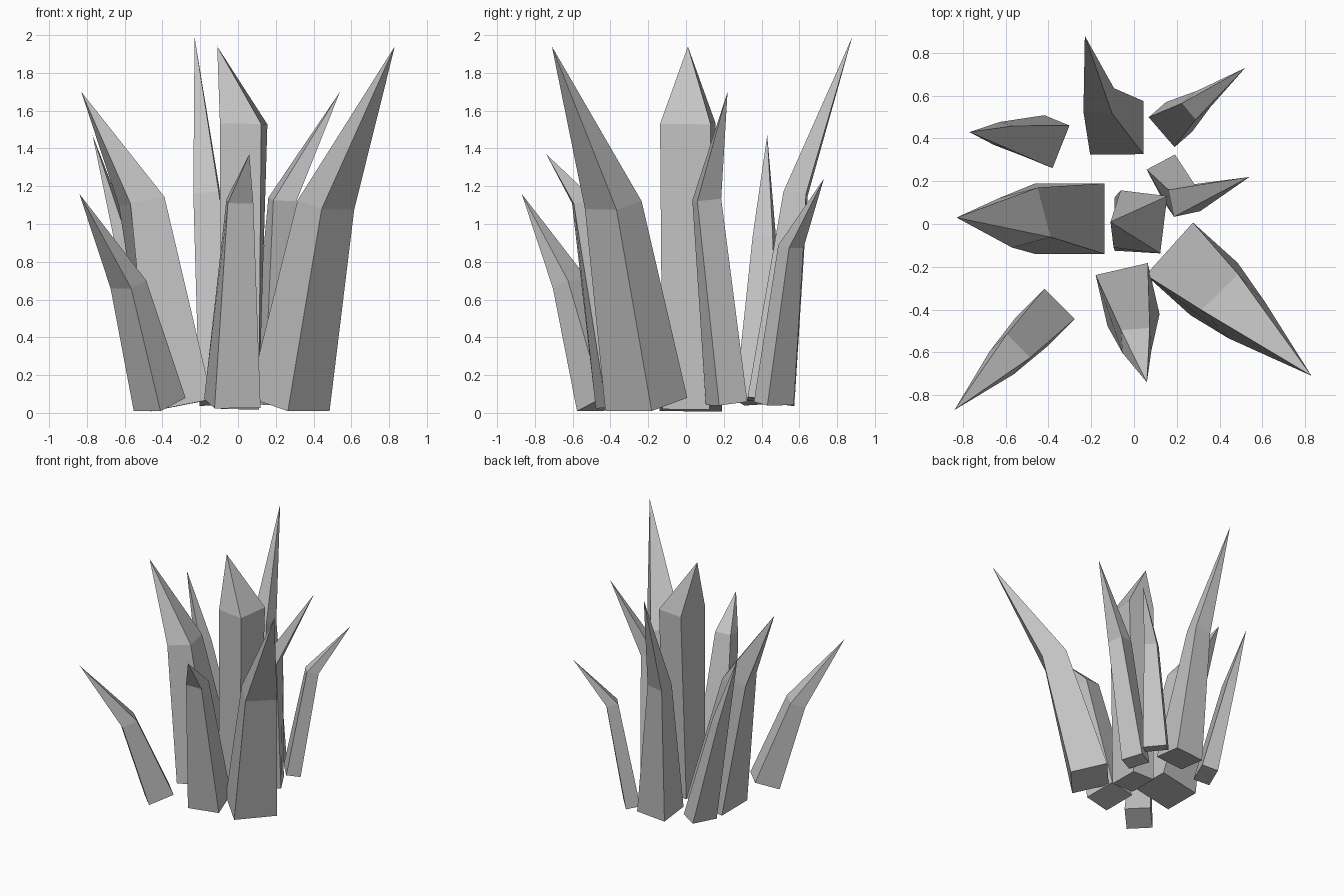
import bpy
from math import radians
from mathutils import Vector, Matrix

cube = bpy.data.objects.get("Cube")
if cube:
    bpy.data.objects.remove(cube, do_unlink=True)

# Single stone colour
stone = bpy.data.materials.new("grey_stone")
stone.use_nodes = True
colour = (0.55, 0.55, 0.55, 1)
stone.diffuse_color = colour
stone.node_tree.nodes["Principled BSDF"].inputs["Base Color"].default_value = colour


def ring(centre, size, yaw, tilt):
    """Four corners of a turned rectangle, tilted square to the shard's axis."""
    turn = tilt @ Matrix.Rotation(radians(yaw), 3, "Z")
    corners = ((-1, -1), (1, -1), (1, 1), (-1, 1))
    return [centre + turn @ Vector((sx * size[0] / 2, sy * size[1] / 2, 0))
            for sx, sy in corners]


def shard(name, base, base_size, base_yaw, shoulder, shoulder_size, shoulder_yaw, tip):
    """Four-sided tapering shaft that bends at the shoulder into a point."""
    base, shoulder = Vector(base), Vector(shoulder)
    axis = shoulder - base
    tilt = Vector((0, 0, 1)).rotation_difference(axis).to_matrix()
    verts = ring(base, base_size, base_yaw, tilt)
    verts += ring(shoulder, shoulder_size, shoulder_yaw, tilt)
    verts.append(Vector(tip))
    apex = len(verts) - 1
    faces = [(3, 2, 1, 0)]
    for i in range(4):
        j = (i + 1) % 4
        faces.append((i, j, j + 4, i + 4))
        faces.append((i + 4, j + 4, apex))
    mesh = bpy.data.meshes.new(name)
    mesh.from_pydata(verts, [], faces)
    mesh.materials.append(stone)
    mesh.update()
    obj = bpy.data.objects.new(name, mesh)
    bpy.context.collection.objects.link(obj)
    return obj


# Upright shard in the middle
shard("centre_shard",
      base=(0.01, 0.0, 0.02), base_size=(0.2, 0.25), base_yaw=0,
      shoulder=(0.03, 0.01, 1.53), shoulder_size=(0.22, 0.27), shoulder_yaw=-7,
      tip=(-0.11, 0.01, 1.94))

# Shards leaning outward around it
shard("right_shard",
      base=(-0.3, 0.025, 0.04), base_size=(0.33, 0.33), base_yaw=0,
      shoulder=(-0.51, 0.03, 1.12), shoulder_size=(0.19, 0.24), shoulder_yaw=15,
      tip=(-0.83, 0.03, 1.7))
shard("front_right_shard",
      base=(-0.415, -0.44, 0.045), base_size=(0.2, 0.2), base_yaw=45,
      shoulder=(-0.58, -0.61, 0.68), shoulder_size=(0.12, 0.155), shoulder_yaw=45,
      tip=(-0.84, -0.87, 1.16))
shard("front_shard",
      base=(-0.03, -0.33, 0.05), base_size=(0.25, 0.25), base_yaw=13,
      shoulder=(0.01, -0.545, 1.12), shoulder_size=(0.135, 0.11), shoulder_yaw=4,
      tip=(0.06, -0.74, 1.37))
shard("front_left_shard",
      base=(0.27, -0.21, 0.045), base_size=(0.33, 0.29), base_yaw=48,
      shoulder=(0.465, -0.385, 1.1), shoulder_size=(0.24, 0.19), shoulder_yaw=44,
      tip=(0.83, -0.71, 1.94))
shard("left_shard",
      base=(0.165, 0.215, 0.05), base_size=(0.15, 0.17), base_yaw=28,
      shoulder=(0.235, 0.11, 1.13), shoulder_size=(0.125, 0.13), shoulder_yaw=12,
      tip=(0.54, 0.22, 1.7))
shard("back_left_shard",
      base=(0.17, 0.465, 0.05), base_size=(0.11, 0.185), base_yaw=41,
      shoulder=(0.29, 0.555, 0.88), shoulder_size=(0.09, 0.1), shoulder_yaw=40,
      tip=(0.52, 0.73, 1.24))
shard("back_shard",
      base=(-0.08, 0.45, 0.06), base_size=(0.25, 0.25), base_yaw=0,
      shoulder=(-0.165, 0.58, 1.16), shoulder_size=(0.135, 0.12), shoulder_yaw=-4,
      tip=(-0.23, 0.88, 1.99))
shard("back_right_shard",
      base=(-0.4, 0.385, 0.06), base_size=(0.13, 0.215), base_yaw=-22,
      shoulder=(-0.61, 0.415, 0.93), shoulder_size=(0.07, 0.11), shoulder_yaw=-15,
      tip=(-0.77, 0.43, 1.47))
